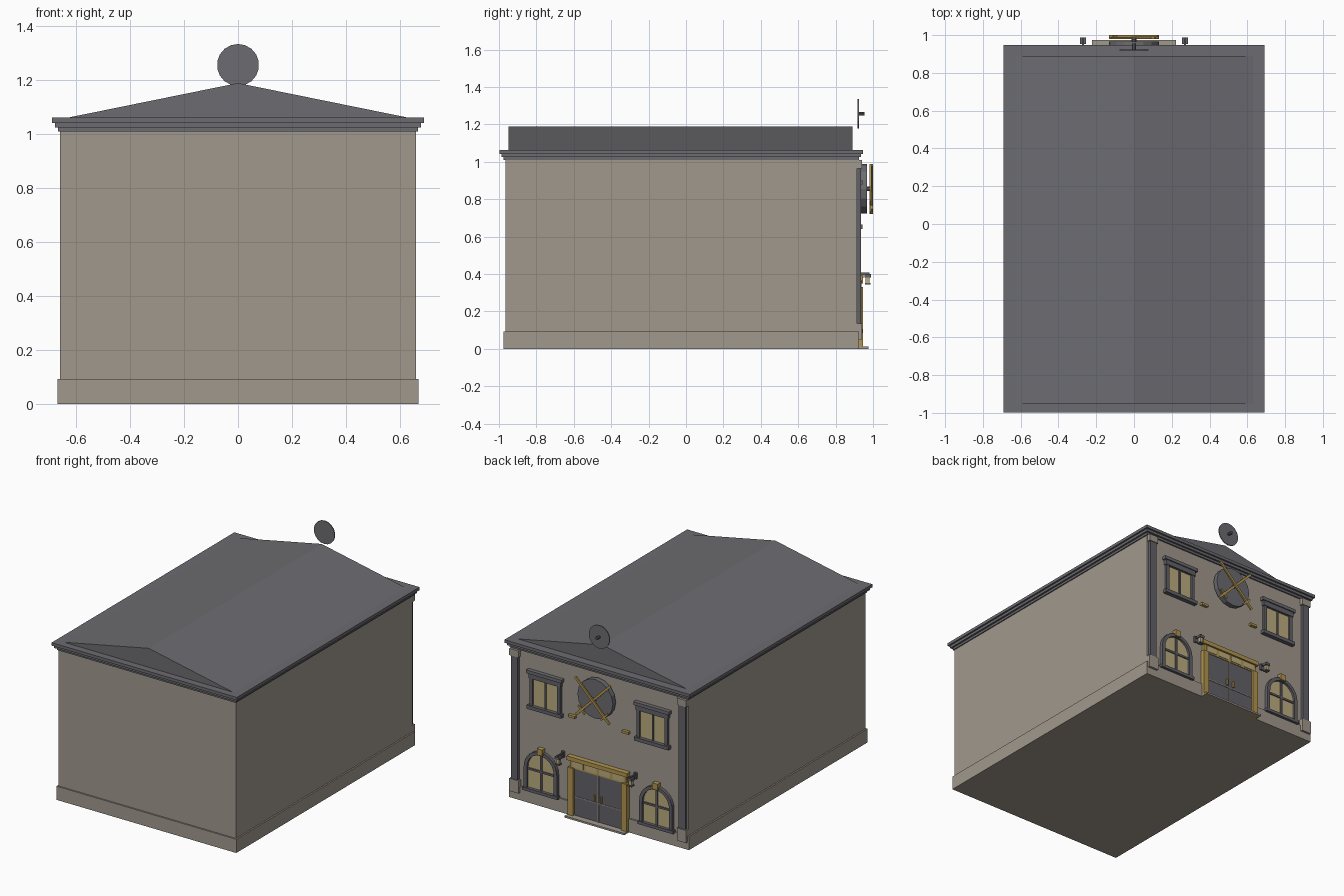
import bpy, bmesh, math

if "Cube" in bpy.data.objects:
    bpy.data.objects.remove(bpy.data.objects["Cube"])


def lin(c):
    c /= 255
    return c / 12.92 if c <= 0.04045 else ((c + 0.055) / 1.055) ** 2.4


def material(name, r, g, b):
    m = bpy.data.materials.new(name)
    m.diffuse_color = (lin(r), lin(g), lin(b), 1)
    m.use_nodes = True
    m.node_tree.nodes["Principled BSDF"].inputs["Base Color"].default_value = m.diffuse_color
    return m


STONE = material("warm stone", 160, 152, 141)
SLATE = material("roof slate", 108, 108, 113)
FRAME = material("dark slate trim", 97, 97, 105)
GOLD = material("dull gold", 178, 150, 80)
GLASS = material("amber glass", 188, 174, 128)
WALL = 0.915  # facade plane


def finish(name, bm, mat):
    bmesh.ops.recalc_face_normals(bm, faces=bm.faces)
    me = bpy.data.meshes.new(name)
    bm.to_mesh(me)
    bm.free()
    me.materials.append(mat)
    ob = bpy.data.objects.new(name, me)
    bpy.context.collection.objects.link(ob)
    return ob


def box(name, mat, x0, x1, y0, y1, z0, z1, tilt=0):
    """Box between limits, optionally tilted in the facade plane."""
    bm = bmesh.new()
    bmesh.ops.create_cube(bm, size=1)
    for v in bm.verts:
        v.co.x *= x1 - x0
        v.co.y *= y1 - y0
        v.co.z *= z1 - z0
    ob = finish(name, bm, mat)
    ob.location = ((x0 + x1) / 2, (y0 + y1) / 2, (z0 + z1) / 2)
    ob.rotation_euler.y = tilt
    return ob


def prism(name, mat, pts, y0, y1):
    """Outline in x, z pushed along y."""
    bm = bmesh.new()
    f = bm.faces.new([bm.verts.new((x, y0, z)) for x, z in pts])
    r = bmesh.ops.extrude_face_region(bm, geom=[f])
    for v in r["geom"]:
        if isinstance(v, bmesh.types.BMVert):
            v.co.y = y1
    return finish(name, bm, mat)


def circle(cx, cz, r, n):
    return [(cx + r * math.sin(2 * math.pi * i / n),
             cz + r * math.cos(2 * math.pi * i / n)) for i in range(n)]


def arch(cx, z0, spring, r, n=12):
    """Arched outline from bottom right, over the top, to bottom left."""
    top = [(cx + r * math.cos(math.pi * i / n),
            spring + r * math.sin(math.pi * i / n)) for i in range(n + 1)]
    return [(cx + r, z0)] + top + [(cx - r, z0)]


# Main body
box("walls", STONE, -0.66, 0.66, -0.965, WALL, 0.0, 1.015)
box("plinth", STONE, -0.67, 0.67, -0.975, 0.925, 0, 0.092)

# Stepped cornice and low gable roof
for i, (d, z0, z1) in enumerate([(0.007, 1.01, 1.025), (0.019, 1.025, 1.042),
                                 (0.030, 1.042, 1.062)]):
    box(f"cornice_{i}", SLATE, -0.66 - d, 0.66 + d, -0.968 - d, 0.917 + d, z0, z1)
prism("gable_roof", SLATE, [(-0.64, 1.06), (0.64, 1.06), (0, 1.19)], -0.95, 0.89)

# Round roof finial with hub
prism("finial_disc", SLATE, circle(0, 1.257, 0.078, 18), 0.918, 0.924)
prism("finial_hub", FRAME, circle(0, 1.257, 0.01, 8), 0.924, 0.955)

for side, s in (("left", 1), ("right", -1)):
    def part(name, mat, cx, w, y1, z0, z1, y0=WALL - 0.005):
        box(f"{side}_{name}", mat, s * cx - w / 2, s * cx + w / 2, y0, y1, z0, z1)

    # Corner pilasters
    part("pilaster", FRAME, 0.625, 0.05, 0.935, 0.13, 0.965)
    part("pilaster_base", STONE, 0.625, 0.07, 0.94, 0.05, 0.135)
    part("pilaster_capital", STONE, 0.625, 0.068, 0.94, 0.965, 1.01)

    # Upper windows
    part("upper_glass", GLASS, 0.4, 0.19, 0.920, 0.66, 0.86)
    for e in (-1, 1):
        part("upper_jamb", FRAME, 0.4 + e * 0.104, 0.022, 0.932, 0.66, 0.86)
    part("upper_mullion", FRAME, 0.4, 0.012, 0.927, 0.66, 0.86)
    part("upper_lintel", FRAME, 0.4, 0.24, 0.936, 0.845, 0.88)
    part("upper_lintel_cap", SLATE, 0.4, 0.265, 0.943, 0.878, 0.9)
    part("upper_sill", FRAME, 0.4, 0.255, 0.943, 0.64, 0.664)

    # Arched lower windows
    cx = s * 0.43
    outer, inner = arch(cx, 0.1, 0.245, 0.123), arch(cx, 0.1, 0.245, 0.1)
    prism(f"{side}_arch_glass", GLASS, inner, WALL - 0.005, 0.922)
    bm = bmesh.new()
    rings = [[bm.verts.new((x, y, z)) for x, z in p]
             for p, y in ((outer, 0.91), (outer, 0.937), (inner, 0.937), (inner, 0.91))]
    for k in range(4):
        a, b = rings[k], rings[(k + 1) % 4]
        for i in range(len(a) - 1):
            bm.faces.new((a[i], a[i + 1], b[i + 1], b[i]))
    for e in (0, -1):
        bm.faces.new([r[e] for r in rings])
    finish(f"{side}_arch_surround", bm, FRAME)
    part("arch_mullion", FRAME, 0.43, 0.013, 0.929, 0.1, 0.34)
    part("arch_transom", FRAME, 0.43, 0.2, 0.929, 0.225, 0.238)
    part("arch_sill", FRAME, 0.43, 0.265, 0.943, 0.085, 0.105)
    part("keystone", GOLD, 0.43, 0.04, 0.945, 0.35, 0.392)

    # Small plaques under the emblem
    part("plaque", GOLD, 0.2, 0.05, 0.935, 0.662, 0.678)

    # Door columns, leaf handles
    part("door_column", GOLD, 0.2, 0.04, 0.947, 0.0, 0.33)
    part("door_handle", GOLD, 0.025, 0.01, 0.945, 0.15, 0.19)

    # Bracket lanterns
    part("lantern_plate", FRAME, 0.27, 0.02, 0.93, 0.375, 0.415)
    part("lantern_arm", FRAME, 0.27, 0.01, 0.982, 0.398, 0.408)
    part("lantern_cap", FRAME, 0.27, 0.034, 0.988, 0.382, 0.399, 0.954)
    part("lantern_glass", GLASS, 0.27, 0.022, 0.982, 0.352, 0.382, 0.960)
    part("lantern_foot", FRAME, 0.27, 0.03, 0.986, 0.343, 0.352, 0.956)

# Entrance: leaves, seams, transom lights, entablature, step
box("door_leaves", FRAME, -0.182, 0.182, 0.91, 0.932, 0.01, 0.33)
box("door_seam", STONE, -0.003, 0.003, 0.93, 0.936, 0.012, 0.33)
box("door_rail", STONE, -0.18, 0.18, 0.93, 0.935, 0.135, 0.141)
box("transom_frame", GOLD, -0.21, 0.21, 0.91, 0.936, 0.325, 0.38)
for i in range(4):
    x = -0.15 + i * 0.1
    box(f"transom_light_{i}", GLASS, x - 0.04, x + 0.04, 0.93, 0.939, 0.335, 0.373)
box("door_entablature", GOLD, -0.225, 0.225, 0.91, 0.948, 0.378, 0.405)
box("door_step", STONE, -0.222, 0.222, 0.91, 0.975, 0, 0.012)

# Round emblem with crossed blades
prism("emblem_mount", FRAME, circle(0, 0.855, 0.09, 16), 0.91, 0.937)
prism("emblem_disc", SLATE, circle(0, 0.855, 0.132, 16), 0.935, 0.967)
prism("emblem_pin", FRAME, circle(0, 0.855, 0.012, 8), 0.965, 0.985)
for i, s in enumerate((1, -1)):
    y = 0.980 + 0.01 * i
    box(f"blade_{i}", GOLD, -0.18, 0.18, y, y + 0.01, 0.847, 0.863, s * math.radians(45))
    gx, gz = s * 0.088, 0.855 - 0.088
    box(f"blade_guard_{i}", GOLD, gx - 0.035, gx + 0.035, y, y + 0.01,
        gz - 0.006, gz + 0.006, -s * math.radians(45))
